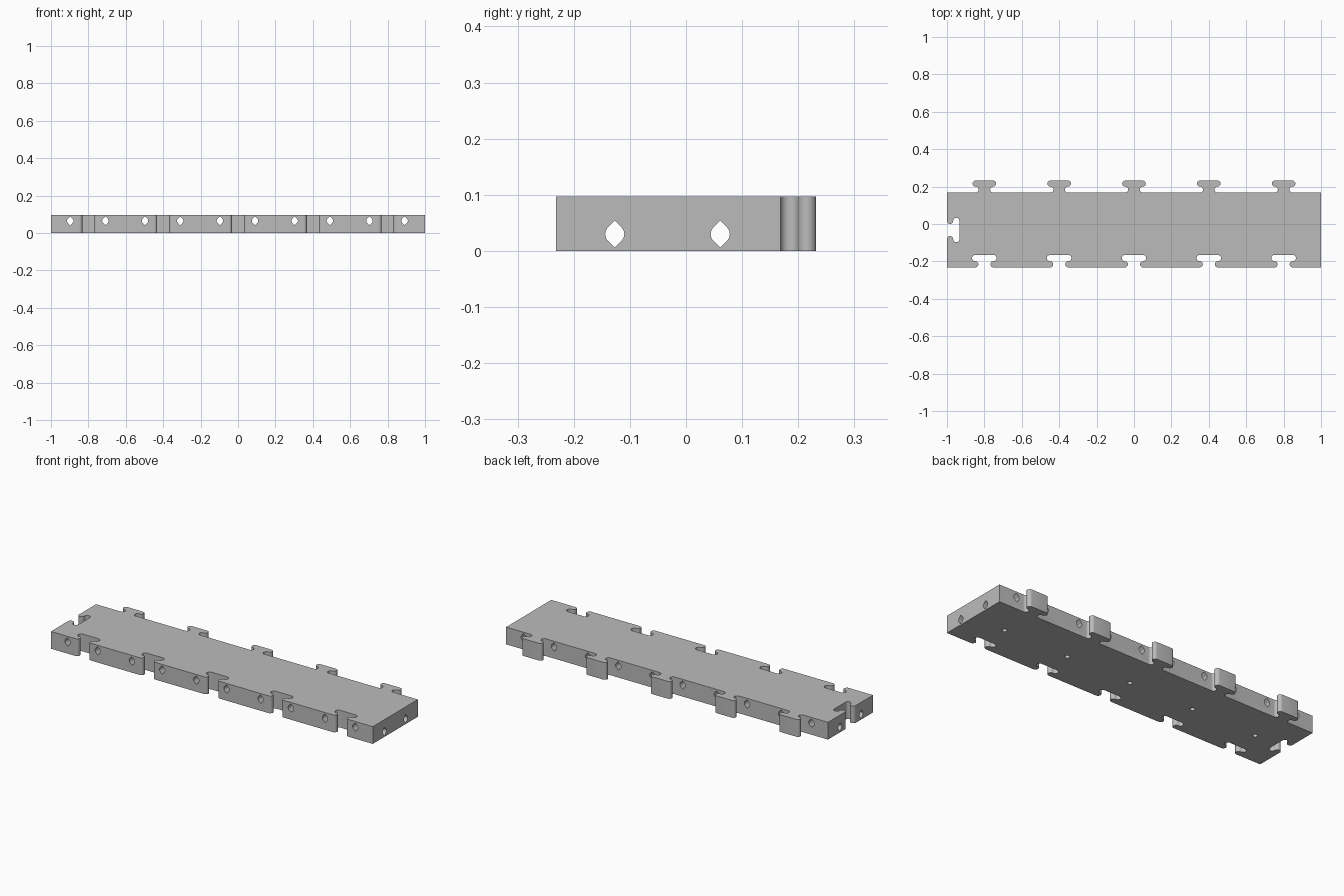
import bpy, bmesh
from math import sin, cos, pi, radians
from mathutils import Vector

cube = bpy.data.objects.get("Cube")
if cube:
    bpy.data.objects.remove(cube)

HEIGHT = 0.097
R = 0.016                       # radius of the joint curves
FRONT, BACK = -0.232, 0.168     # plate edges, without the tabs
STATIONS = [-0.8, -0.4, 0, 0.4, 0.8]

grey = bpy.data.materials.new("light_grey")
grey.use_nodes = True
grey.diffuse_color = (0.5, 0.5, 0.5, 1)
grey.node_tree.nodes["Principled BSDF"].inputs["Base Color"].default_value = (0.5, 0.5, 0.5, 1)


def arc(u, v, start, end, steps=12):
    angles = [radians(start + (end - start) * i / steps) for i in range(steps + 1)]
    return [Vector((u + R * cos(a), v + R * sin(a))) for a in angles]


# Interlocking T outline: a concave neck running into a rounded head
half = arc(0.047, R, 270, 90) + arc(0.047, 3 * R, -90, 90)[1:]
t_shape = [Vector((-p.x, p.y)) for p in half] + half[::-1]


def joint(centre, along, inward, scale=1.0):
    return [Vector(centre) + scale * (p.x * Vector(along) + p.y * Vector(inward)) for p in t_shape]


def prism(bm, outline, direction):
    face = bm.faces.new([bm.verts.new(p) for p in outline])
    moved = bmesh.ops.extrude_face_region(bm, geom=[face])["geom"]
    bmesh.ops.translate(bm, vec=direction, verts=[v for v in moved if isinstance(v, bmesh.types.BMVert)])


def make_object(name, bm):
    bmesh.ops.recalc_face_normals(bm, faces=bm.faces)
    mesh = bpy.data.meshes.new(name)
    bm.to_mesh(mesh)
    bm.free()
    mesh.materials.append(grey)
    obj = bpy.data.objects.new(name, mesh)
    bpy.context.collection.objects.link(obj)
    return obj


# Plate with slots at the front and right end, and tabs at the back
outline = [Vector((-1, FRONT))]
for x in STATIONS:
    outline += joint((x, FRONT), (1, 0), (0, 1), 1.04)
outline += [Vector((1, FRONT)), Vector((1, BACK))]
for x in reversed(STATIONS):
    outline += joint((x, BACK), (-1, 0), (0, 1))
outline.append(Vector((-1, BACK)))
outline += joint((-1, -0.032), (0, -1), (1, 0), 1.04)
bm = bmesh.new()
prism(bm, [p.to_3d() for p in outline], Vector((0, 0, HEIGHT)))
plate = make_object("connector_plate", bm)

# Hole section: a circle brought to a 45 degree point above and below
r = 0.017
section = []
for base in (0, 180):
    section += [(r * cos(radians(base + a)), r * sin(radians(base + a))) for a in range(-45, 46, 9)]
    section.append((0, r * 2 ** 0.5 * (1 if base == 0 else -1)))

# Lengthwise holes, and blind holes underneath
bm = bmesh.new()
for y in (-0.127, 0.061):
    prism(bm, [(-1.1, y + u, 0.03 + v) for u, v in section], Vector((2.2, 0, 0)))
for x in STATIONS:
    ring = [2 * pi * i / 16 for i in range(16)]
    prism(bm, [(x + 0.013 * cos(a), -0.032 + 0.013 * sin(a), -0.02) for a in ring], Vector((0, 0, 0.07)))
long_cutter = make_object("long_hole_cutter", bm)

# Crosswise holes on both sides of every joint
bm = bmesh.new()
for station in STATIONS:
    for x in (station - 0.097, station + 0.091):
        prism(bm, [(x + u, -0.3, 0.065 + v) for u, v in section], Vector((0, 0.6, 0)))
cross_cutter = make_object("cross_hole_cutter", bm)

bpy.ops.object.select_all(action="DESELECT")
bpy.context.view_layer.objects.active = plate
plate.select_set(True)
for cutter in (long_cutter, cross_cutter):
    mod = plate.modifiers.new("holes", "BOOLEAN")
    mod.operation = "DIFFERENCE"
    mod.solver = "EXACT"
    mod.object = cutter
    bpy.ops.object.modifier_apply(modifier=mod.name)
    bpy.data.objects.remove(cutter)
bpy.ops.object.shade_smooth_by_angle(angle=radians(30))
